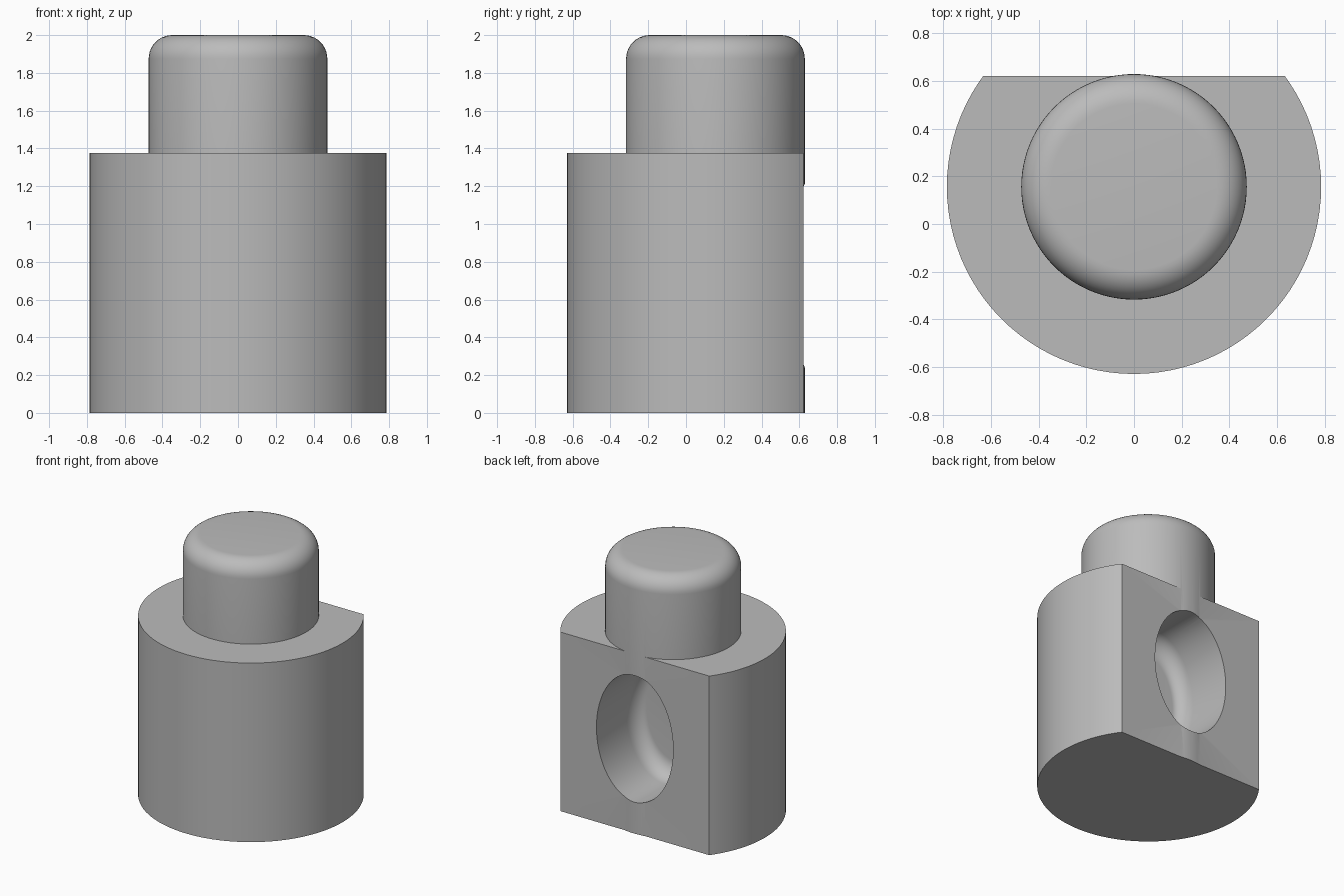
import bpy, bmesh, math
from mathutils import Matrix

if "Cube" in bpy.data.objects:
    bpy.data.objects.remove(bpy.data.objects["Cube"])

AXIS_Y = 0.156       # shared axis of body and peg
BODY_R, BODY_H = 0.785, 1.375
PEG_R, TOP = 0.473, 2.0
FLAT_Y = 0.621
FILLET = 0.125

grey = bpy.data.materials.new("plain grey")
grey.use_nodes = True
colour = (0.5, 0.5, 0.5, 1)
grey.diffuse_color = colour
grey.node_tree.nodes["Principled BSDF"].inputs["Base Color"].default_value = colour


def rounded_cylinder(name, radius, bottom, top, fillet, matrix):
    """Closed cylinder along z with a rounded top rim, placed by matrix."""
    bm = bmesh.new()
    bmesh.ops.create_cone(bm, cap_ends=True, segments=96, radius1=radius,
                          radius2=radius, depth=top - bottom,
                          matrix=Matrix.Translation((0, 0, (top + bottom) / 2)))
    if fillet:
        rim = [e for e in bm.edges if all(v.co.z > top - 0.001 for v in e.verts)]
        bmesh.ops.bevel(bm, geom=rim, offset=fillet, segments=10,
                        profile=0.5, affect='EDGES')
    bm.transform(matrix)
    bmesh.ops.recalc_face_normals(bm, faces=bm.faces)
    mesh = bpy.data.meshes.new(name)
    bm.to_mesh(mesh)
    bm.free()
    mesh.materials.append(grey)
    obj = bpy.data.objects.new(name, mesh)
    bpy.context.collection.objects.link(obj)
    return obj


def combine(target, tool, operation):
    """Apply a boolean and discard the helper object."""
    mod = target.modifiers.new(operation.title(), 'BOOLEAN')
    mod.object, mod.operation, mod.solver = tool, operation, 'EXACT'
    bpy.context.view_layer.objects.active = target
    bpy.ops.object.modifier_apply(modifier=mod.name)
    bpy.data.objects.remove(tool)


# Main drum, sliced flat at the back
axis = Matrix.Translation((0, AXIS_Y, 0))
body = rounded_cylinder("body_with_peg", BODY_R, 0, BODY_H, 0, axis)
bm = bmesh.new()
bm.from_mesh(body.data)
cut = bmesh.ops.bisect_plane(bm, geom=bm.verts[:] + bm.edges[:] + bm.faces[:],
                             plane_co=(0, FLAT_Y, 0), plane_no=(0, 1, 0),
                             clear_outer=True)
bmesh.ops.contextual_create(
    bm, geom=[e for e in cut["geom_cut"] if isinstance(e, bmesh.types.BMEdge)])
bmesh.ops.recalc_face_normals(bm, faces=bm.faces)
bm.to_mesh(body.data)
bm.free()

# Peg runs the full height and stands slightly proud of the flat back
peg = rounded_cylinder("peg", PEG_R, 0, TOP, FILLET, axis)
combine(body, peg, 'UNION')

# Oval round-bottomed socket in the flat back
socket_place = (Matrix.Translation((0, FLAT_Y, 0.727))
                @ Matrix.Diagonal((0.326 / PEG_R, 1, 0.486 / PEG_R, 1))
                @ Matrix.Rotation(math.radians(90), 4, 'X'))
socket = rounded_cylinder("socket_cutter", PEG_R, -0.2, 0.485, FILLET, socket_place)
socket.hide_render = True
combine(body, socket, 'DIFFERENCE')

# Smooth round walls, crisp edges
bpy.ops.object.select_all(action='DESELECT')
body.select_set(True)
bpy.context.view_layer.objects.active = body
bpy.ops.object.shade_smooth_by_angle(angle=math.radians(30))
